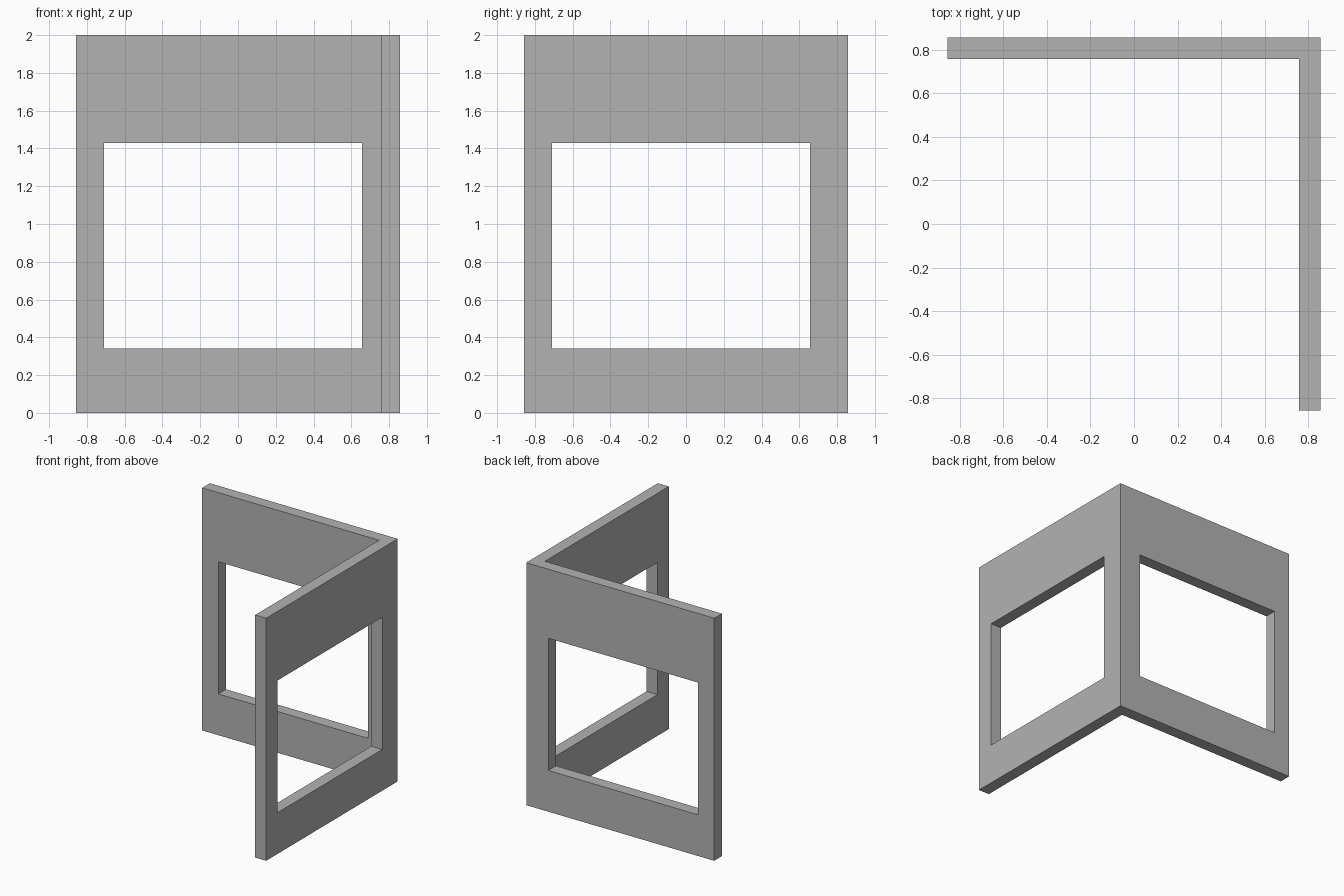
import bpy, bmesh
from mathutils import Vector

cube = bpy.data.objects.get("Cube")
if cube:
    bpy.data.objects.remove(cube, do_unlink=True)

HALF, THICK, HEIGHT = 0.857, 0.1, 2.0
INNER = HALF - THICK
WIN_MIN, WIN_MAX = -0.71, 0.656       # window span along each wall
SILL, HEAD = 0.34, 1.43               # window bottom and top

grey = bpy.data.materials.new("plain grey")
grey.use_nodes = True
colour = (0.45, 0.45, 0.45, 1)
grey.diffuse_color = colour
grey.node_tree.nodes["Principled BSDF"].inputs["Base Color"].default_value = colour


def prism(name, outline, z0, z1):
    """Extrude a plan outline from z0 to z1."""
    bm = bmesh.new()
    base = bm.faces.new([bm.verts.new((x, y, z0)) for x, y in outline])
    top = bmesh.ops.extrude_face_region(bm, geom=[base])["geom"]
    bmesh.ops.translate(bm, vec=Vector((0, 0, z1 - z0)),
                        verts=[g for g in top if isinstance(g, bmesh.types.BMVert)])
    bmesh.ops.recalc_face_normals(bm, faces=bm.faces)
    mesh = bpy.data.meshes.new(name)
    bm.to_mesh(mesh)
    bm.free()
    mesh.materials.append(grey)
    obj = bpy.data.objects.new(name, mesh)
    bpy.context.collection.objects.link(obj)
    return obj


def rectangle(x0, x1, y0, y1):
    return [(x0, y0), (x1, y0), (x1, y1), (x0, y1)]


# Two walls meeting at the back left corner
walls = prism("corner_walls", [(-HALF, HALF), (-HALF, INNER), (INNER, INNER),
                               (INNER, -HALF), (HALF, -HALF), (HALF, HALF)], 0, HEIGHT)

# One window opening through each wall
openings = {
    "back_window_cutter": rectangle(WIN_MIN, WIN_MAX, INNER - THICK / 2, HALF + THICK),
    "side_window_cutter": rectangle(INNER - THICK / 2, HALF + THICK, WIN_MIN, WIN_MAX),
}
bpy.context.view_layer.objects.active = walls
for name, outline in openings.items():
    cutter = prism(name, outline, SILL, HEAD)
    cutter.hide_render = True
    cut = walls.modifiers.new(name, "BOOLEAN")
    cut.operation = "DIFFERENCE"
    cut.solver = "EXACT"
    cut.object = cutter
    bpy.ops.object.modifier_apply(modifier=cut.name)
    bpy.data.objects.remove(cutter, do_unlink=True)
